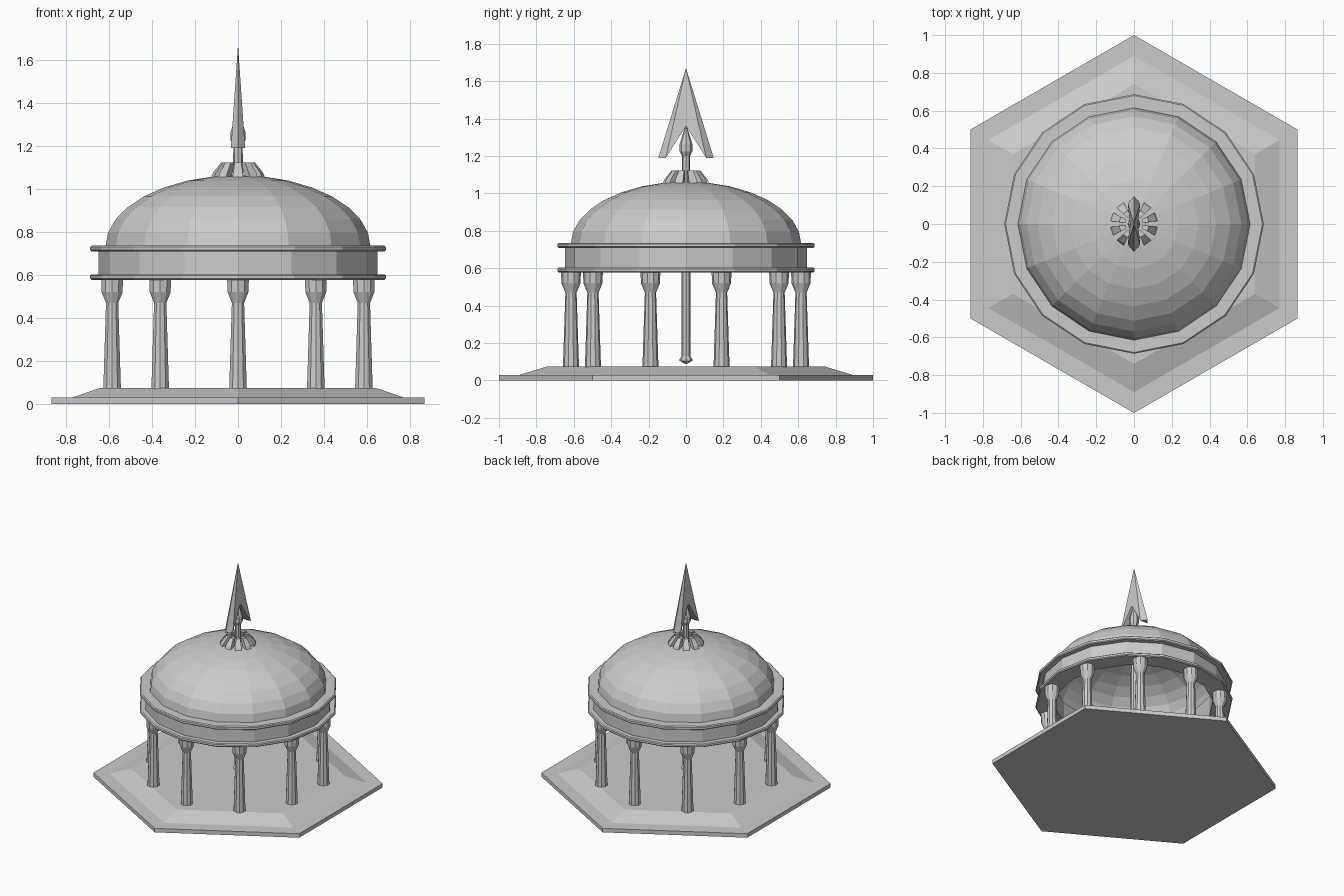
import bpy, bmesh, math
from math import sin, cos, pi, radians

if "Cube" in bpy.data.objects:
    bpy.data.objects.remove(bpy.data.objects["Cube"])


def finish(bm, name):
    bmesh.ops.remove_doubles(bm, verts=bm.verts, dist=1e-5)
    bmesh.ops.recalc_face_normals(bm, faces=bm.faces)
    me = bpy.data.meshes.new(name)
    bm.to_mesh(me)
    bm.free()
    ob = bpy.data.objects.new(name, me)
    bpy.context.collection.objects.link(ob)
    return ob


def lathe(name, profile, sides, phase=0.0, closed=False, loc=(0, 0, 0)):
    """Revolve (radius, z) points into flat-sided rings; cap or close the loop."""
    bm = bmesh.new()
    rings = [[bm.verts.new((r * cos(phase + 2 * pi * i / sides),
                            r * sin(phase + 2 * pi * i / sides), z))
              for i in range(sides)] for r, z in profile]
    pairs = list(zip(rings, rings[1:]))
    if closed:
        pairs.append((rings[-1], rings[0]))
    else:
        bm.faces.new(rings[0])
        bm.faces.new(rings[-1])
    for a, b in pairs:
        for i in range(sides):
            j = (i + 1) % sides
            bm.faces.new((a[i], a[j], b[j], b[i]))
    ob = finish(bm, name)
    ob.location = loc
    return ob


# Hexagonal stepped base
lathe("base", [(1, 0), (1, 0.03), (0.89, 0.03), (0.74, 0.075)], 6, pi / 2)

# Ten tapered columns with flared capitals
for k in range(10):
    a = radians(90 + 36 * k)
    lathe(f"column_{k + 1}",
          [(0.043, 0.07), (0.030, 0.47), (0.051, 0.52), (0.053, 0.58)],
          10, a, loc=(0.615 * cos(a), 0.615 * sin(a), 0))

# Drum ring with two projecting flanges, open in the middle
lathe("drum", [(0.55, 0.577), (0.68, 0.577), (0.687, 0.583), (0.687, 0.597),
               (0.68, 0.603), (0.647, 0.603), (0.647, 0.709), (0.68, 0.709),
               (0.687, 0.715), (0.687, 0.73), (0.68, 0.736), (0.55, 0.736)],
      16, closed=True)

# Hollow elliptical dome
angles = [radians(90 * i / 8) for i in range(9)]
outer = [(max(0.616 * cos(t), 0.004), 0.73 + 0.333 * sin(t)) for t in angles]
inner = [(max(0.56 * cos(t), 0.004), 0.73 + 0.30 * sin(t)) for t in angles]
lathe("dome", outer + inner[::-1], 16, closed=True)

# Central pole, pointed at the bottom and collared at the top
lathe("pole", [(0.004, 0.088), (0.034, 0.105), (0.034, 0.115), (0.024, 0.13),
               (0.022, 1.2), (0.034, 1.225), (0.034, 1.265), (0.004, 1.36)], 8)

# Crown of sloped blocks around the pole
for k in range(10):
    bm = bmesh.new()
    a = radians(18 + 36 * k)
    rows = []
    for r, z, w in [(0.07, 1.045, 0.015), (0.128, 1.045, 0.023),
                    (0.115, 1.075, 0.022), (0.078, 1.122, 0.015), (0.045, 1.122, 0.010)]:
        rows.append([bm.verts.new((r * cos(a) - s * w * sin(a),
                                   r * sin(a) + s * w * cos(a), z)) for s in (-1, 1)])
    for i in range(5):
        p, q = rows[i], rows[(i + 1) % 5]
        bm.faces.new((p[0], p[1], q[1], q[0]))
    for s in (0, 1):
        bm.faces.new([row[s] for row in rows])
    finish(bm, f"crown_block_{k + 1}")

# Arrowhead finial: two barbed wings meeting at a central notch
bm = bmesh.new()
tip = bm.verts.new((0, 0, 1.67))
notch = [bm.verts.new((s * 0.021, 0, 1.36)) for s in (-1, 1)]
for d in (-1, 1):
    barb = bm.verts.new((0, d * 0.148, 1.19))
    mid = [bm.verts.new((s * 0.033, d * 0.108, 1.19)) for s in (-1, 1)]
    for s in (0, 1):
        bm.faces.new((tip, barb, mid[s]))
        bm.faces.new((tip, mid[s], notch[s]))
    bm.faces.new((barb, mid[0], mid[1]))
    bm.faces.new((mid[0], mid[1], notch[1], notch[0]))
finish(bm, "arrow_finial")
